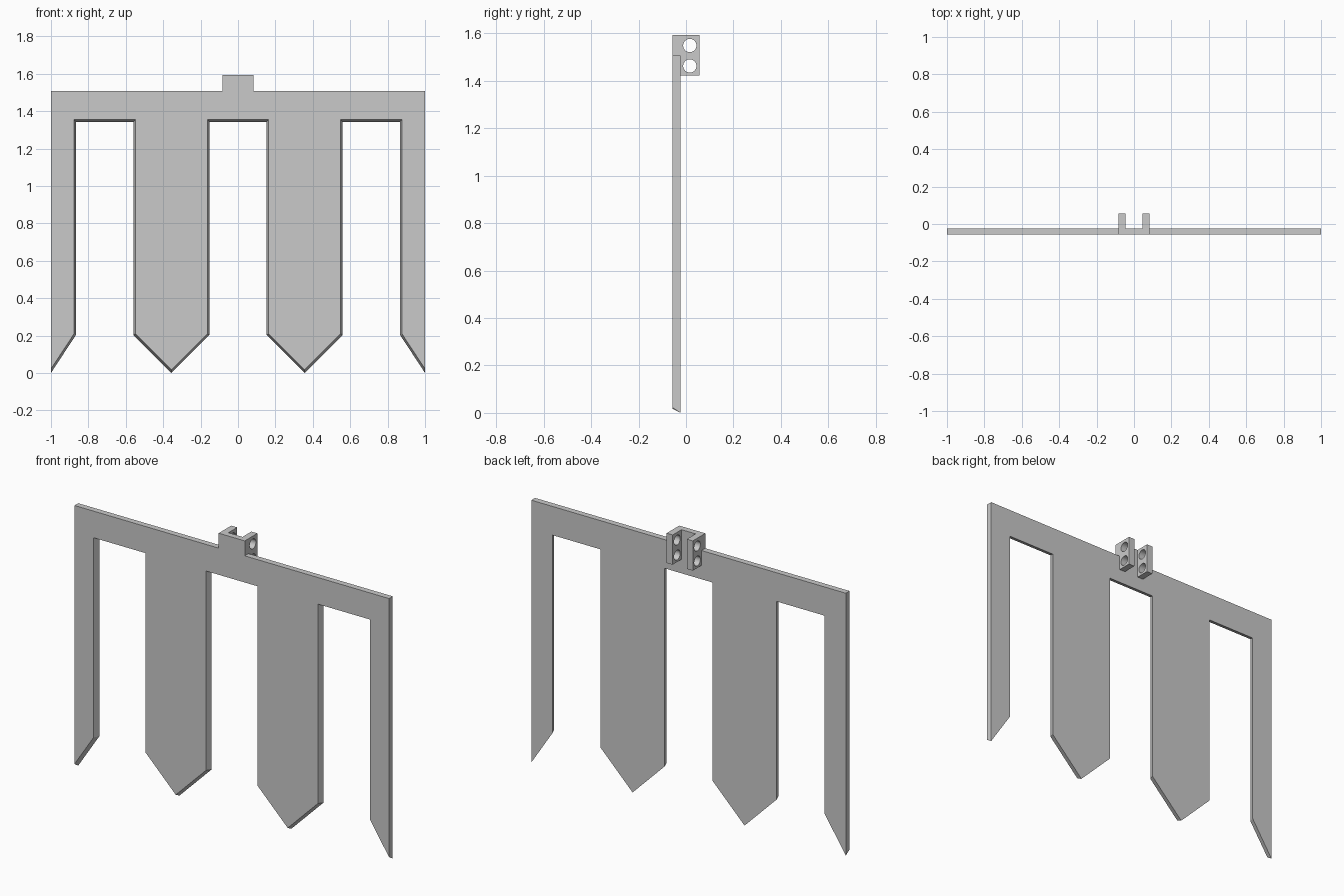
import bpy, bmesh, math

cube = bpy.data.objects.get("Cube")
if cube:
    bpy.data.objects.remove(cube, do_unlink=True)

FRONT, BACK, REAR = -0.057, -0.023, 0.057    # depth of panel faces and tabs
TOP, STEP_TOP = 1.508, 1.594
TAB_OUT, TAB_IN, TAB_BOTTOM = 0.083, 0.045, 1.423

grey = bpy.data.materials.new("light grey")
grey.use_nodes = True
colour = (0.59, 0.59, 0.59, 1)
grey.diffuse_color = colour
grey.node_tree.nodes["Principled BSDF"].inputs["Base Color"].default_value = colour


def add_object(name, bm):
    bmesh.ops.recalc_face_normals(bm, faces=bm.faces[:])
    mesh = bpy.data.meshes.new(name)
    bm.to_mesh(mesh)
    bm.free()
    mesh.materials.append(grey)
    obj = bpy.data.objects.new(name, mesh)
    bpy.context.collection.objects.link(obj)
    return obj


def half_outline(d):
    """Right half of the panel from top middle to lintel; d shrinks the drafted edges."""
    centre, half, edge, shoulder, lintel = 0.356, 0.204, 0.866, 0.204, 1.343
    outer_rise = d * math.hypot(1, shoulder / (1 - edge))
    mid_rise = d * math.sqrt(2)
    outer_shoulder = outer_rise + (1 - edge - d) * shoulder / (1 - edge)
    mid_shoulder = mid_rise + half - d
    return [(TAB_OUT, STEP_TOP), (TAB_OUT, TOP), (1, TOP),
            (1, outer_rise), (edge + d, outer_shoulder), (edge + d, lintel + d),
            (centre + half - d, lintel + d), (centre + half - d, mid_shoulder),
            (centre, mid_rise),
            (centre - half + d, mid_shoulder), (centre - half + d, lintel + d)]


def ring(bm, d, y):
    right = half_outline(d)
    points = right + [(-x, z) for x, z in reversed(right)]
    return [bm.verts.new((x, y, z)) for x, z in points]


# Toothed panel with drafted openings and a raised step
bm = bmesh.new()
front, back = ring(bm, 0.012, FRONT), ring(bm, 0, BACK)
bm.faces.new(front)
bm.faces.new(back)
for i in range(len(front)):
    j = (i + 1) % len(front)
    bm.faces.new((front[i], front[j], back[j], back[i]))
add_object("toothed_panel", bm)


def box(name, low, high):
    bm = bmesh.new()
    bmesh.ops.create_cube(bm, size=1)
    for v in bm.verts:
        v.co = [low[k] if v.co[k] < 0 else high[k] for k in range(3)]
    return add_object(name, bm)


# Mounting tabs with two drilled holes each
for side, name in ((1, "left_tab"), (-1, "right_tab")):
    x0, x1 = sorted((side * TAB_IN, side * TAB_OUT))
    tab = box(name, (x0, BACK, TAB_BOTTOM), (x1, REAR, STEP_TOP))
    for z in (1.463, 1.549):
        bpy.ops.mesh.primitive_cylinder_add(
            vertices=48, radius=0.028, depth=0.2,
            location=(side * TAB_OUT, 0.016, z), rotation=(0, math.pi / 2, 0))
        cutter = bpy.context.object
        cutter.name = "hole_cutter"
        cutter.hide_render = True
        cutter.data.materials.append(grey)
        bpy.context.view_layer.objects.active = tab
        cut = tab.modifiers.new("hole", 'BOOLEAN')
        cut.operation, cut.solver, cut.object = 'DIFFERENCE', 'EXACT', cutter
        bpy.ops.object.modifier_apply(modifier=cut.name)
        bpy.data.objects.remove(cutter, do_unlink=True)
    bpy.ops.object.select_all(action='DESELECT')
    tab.select_set(True)
    bpy.context.view_layer.objects.active = tab
    bpy.ops.object.shade_smooth_by_angle(angle=math.radians(30))
